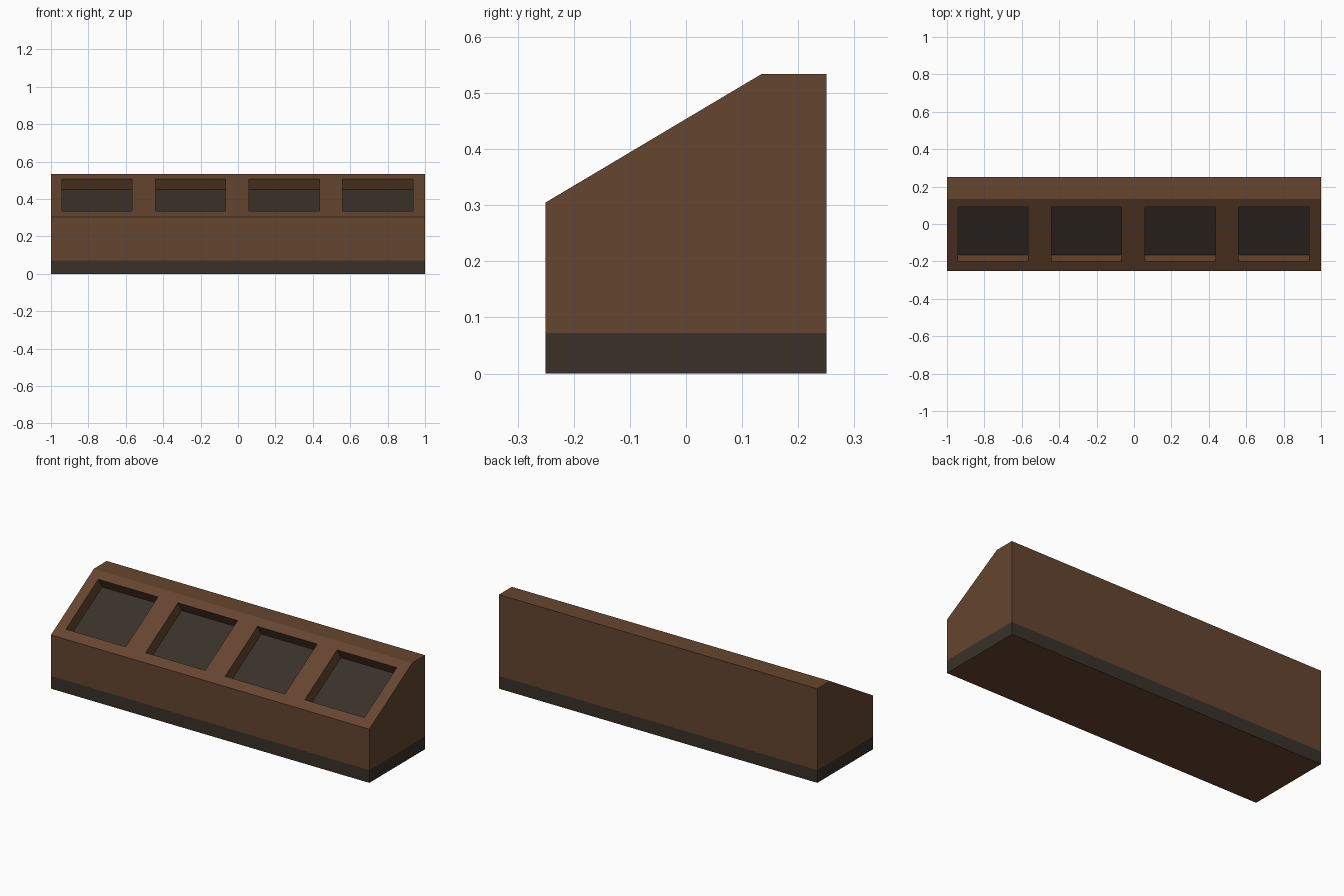
import bpy
import bmesh
from mathutils import Vector

if "Cube" in bpy.data.objects:
    bpy.data.objects.remove(bpy.data.objects["Cube"], do_unlink=True)


def make_material(name, rgb):
    mat = bpy.data.materials.new(name)
    mat.use_nodes = True
    color = (*rgb, 1.0)
    mat.diffuse_color = color
    mat.node_tree.nodes["Principled BSDF"].inputs["Base Color"].default_value = color
    return mat


BROWN, DARK = 0, 1
materials = [make_material("brown_wood", (0.130, 0.059, 0.028)),
             make_material("dark_trim", (0.041, 0.031, 0.021))]

PLINTH_TOP = 0.072
RECESS_DEPTH = 0.066
RECESS_WIDTH = 0.375
RECESS_Y = (-0.20, 0.09)
recess_centres = [-0.753 + 0.5 * i for i in range(4)]

# Side profile (y, z), extruded along the full length
profile = [(-0.25, 0), (0.25, 0), (0.25, 0.534), (0.135, 0.534), (-0.25, 0.305)]
bm = bmesh.new()
end = bm.faces.new([bm.verts.new((-1, y, z)) for y, z in profile])
grown = bmesh.ops.extrude_face_region(bm, geom=[end])["geom"]
bmesh.ops.translate(bm, vec=(2, 0, 0),
                    verts=[g for g in grown if isinstance(g, bmesh.types.BMVert)])
bmesh.ops.recalc_face_normals(bm, faces=bm.faces)

slope_start = Vector((0, *profile[4]))
along = (Vector((0, *profile[3])) - slope_start).normalized()
normal = Vector((0, -along.z, along.y))


def slope_faces():
    return [f for f in bm.faces if f.normal.dot(normal) > 0.99]


def cut(faces, point, direction):
    geom = set(faces)
    for f in faces:
        geom.update(f.edges, f.verts)
    bmesh.ops.bisect_plane(bm, geom=list(geom), plane_co=point, plane_no=direction)
    bm.normal_update()


# Dark plinth band round the walls
cut(list(bm.faces), (0, 0, PLINTH_TOP), (0, 0, 1))
for f in bm.faces:
    in_band = f.calc_center_median().z < PLINTH_TOP
    f.material_index = DARK if in_band and f.normal.z > -0.5 else BROWN

# Outline the four openings on the sloping face
for c in recess_centres:
    for side in (-0.5, 0.5):
        cut(slope_faces(), (c + side * RECESS_WIDTH, 0, 0), (1, 0, 0))
for y in RECESS_Y:
    point = slope_start + along * ((y - slope_start.y) / along.y)
    cut(slope_faces(), point, along)


def is_opening(face):
    c = face.calc_center_median()
    return (RECESS_Y[0] < c.y < RECESS_Y[1]
            and any(abs(c.x - r) < RECESS_WIDTH / 2 for r in recess_centres))


# Sink the openings square to the slope, with dark floors
openings = [f for f in slope_faces() if is_opening(f)]
floors = bmesh.ops.extrude_discrete_faces(bm, faces=openings)["faces"]
for f in floors:
    f.material_index = DARK
    bmesh.ops.translate(bm, vec=-normal * RECESS_DEPTH, verts=f.verts)
bmesh.ops.remove_doubles(bm, verts=bm.verts, dist=0.0001)
bmesh.ops.recalc_face_normals(bm, faces=bm.faces)

mesh = bpy.data.meshes.new("console_body")
bm.to_mesh(mesh)
bm.free()
for mat in materials:
    mesh.materials.append(mat)
body = bpy.data.objects.new("console_body", mesh)
bpy.context.collection.objects.link(body)
